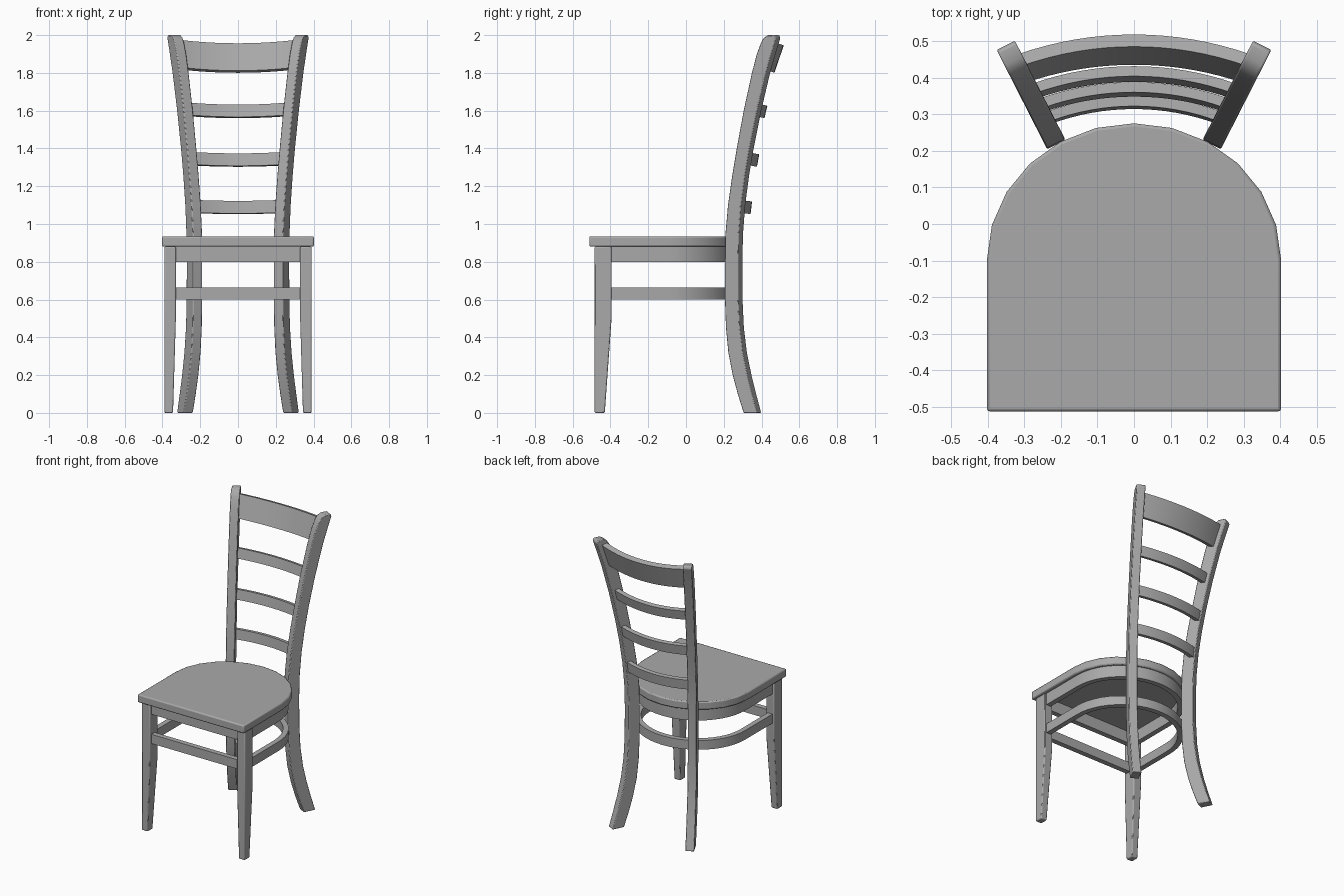
import bpy, bmesh, math
from mathutils import Vector

old = bpy.data.objects.get("Cube")
if old:
    bpy.data.objects.remove(old)

grey = bpy.data.materials.new("plain grey")
grey.use_nodes = True
grey.diffuse_color = (0.4, 0.4, 0.4, 1)
grey.node_tree.nodes["Principled BSDF"].inputs["Base Color"].default_value = (0.4, 0.4, 0.4, 1)


def loft(name, rings, bevel=0.0, mirror=False, closed=False):
    """Skin matching rings; closed joins the last ring to the first, otherwise ends are capped."""
    bm = bmesh.new()
    rows = [[bm.verts.new(p) for p in ring] for ring in rings]
    n = len(rows[0])
    pairs = list(zip(rows, rows[1:]))
    if closed:
        pairs.append((rows[-1], rows[0]))
    else:
        bm.faces.new(rows[0])
        bm.faces.new(rows[-1])
    for a, b in pairs:
        for i in range(n):
            j = (i + 1) % n
            bm.faces.new((a[i], a[j], b[j], b[i]))
    bmesh.ops.recalc_face_normals(bm, faces=bm.faces)
    mesh = bpy.data.meshes.new(name)
    bm.to_mesh(mesh)
    bm.free()
    mesh.materials.append(grey)
    ob = bpy.data.objects.new(name, mesh)
    bpy.context.collection.objects.link(ob)
    if bevel:
        mod = ob.modifiers.new("soft edges", "BEVEL")
        mod.width = bevel
        mod.segments = 2
        mod.angle_limit = math.radians(40)
    if mirror:
        ob.modifiers.new("other side", "MIRROR")
    bpy.ops.object.select_all(action="DESELECT")
    ob.select_set(True)
    bpy.context.view_layer.objects.active = ob
    bpy.ops.object.shade_smooth_by_angle(angle=math.radians(30))
    return ob


def outline(half, front, back, steps):
    """Square front with a half-ellipse back, starting at y = -0.1."""
    arc = [(half * math.cos(a), -0.1 + (back + 0.1) * math.sin(a))
           for a in (math.pi * i / steps for i in range(steps + 1))]
    return arc + [(-half, front), (half, front)]


# Seat board
seat = outline(0.402, -0.512, 0.275, 12)
loft("seat", [[(x, y, z) for x, y in seat] for z in (0.88, 0.935)], bevel=0.008)


# Seat apron and leg stretcher: hoops following the seat
def hoop(name, low, high, thick=0.035):
    outer = outline(0.378, -0.465, 0.258, 24)
    inner = outline(0.378 - thick, -0.465 + thick, 0.258 - thick, 24)
    rings = [[(*o, low), (*o, high), (*i, high), (*i, low)] for o, i in zip(outer, inner)]
    loft(name, rings, closed=True)


hoop("seat_apron", 0.8, 0.882)
hoop("leg_stretcher", 0.6, 0.663)

# Front legs, tapered on the inner sides
leg = [(0, 0.344, -0.43), (0.5, 0.329, -0.394), (0.88, 0.329, -0.394)]
loft("front_legs", [[(0.39, -0.484, z), (0.39, back, z), (inner, back, z), (inner, -0.484, z)]
                    for z, inner, back in leg], bevel=0.006, mirror=True)

# Rear posts: height, front and back distance along a splayed vertical plane
post = [(0, 0.105, 0.185), (0.1, 0.07, 0.155), (0.2, 0.04, 0.127), (0.32, 0.014, 0.1),
        (0.45, 0, 0.082), (0.6, -0.006, 0.074), (0.8, -0.006, 0.073), (0.95, -0.003, 0.077),
        (1.1, 0.012, 0.09), (1.25, 0.036, 0.112), (1.4, 0.064, 0.14), (1.6, 0.105, 0.185),
        (1.8, 0.154, 0.238), (1.9, 0.183, 0.27), (1.96, 0.208, 0.29), (1.985, 0.224, 0.299),
        (2.0, 0.25, 0.292)]
splay = Vector((0.454, 0.891, 0))
across = Vector((0.891, -0.454, 0)) * 0.028
foot = Vector((0.215, 0.2225, 0))


def post_ring(z, front, back):
    base = foot + Vector((0, 0, z))
    return [base + splay * t + across * s
            for t, s in ((front, -1), (front, 1), (back, 1), (back, -1))]


loft("rear_posts", [post_ring(*p) for p in post], bevel=0.005, mirror=True)


# Back slats: bowed bars leaning back with the posts
def slat(name, half, y, z, height, tilt, thick, sag):
    up = Vector((0, math.sin(tilt), math.cos(tilt)))
    out = Vector((0, math.cos(tilt), -math.sin(tilt)))
    radius = (half * half + sag * sag) / (2 * sag)
    reach = math.asin(half / radius)
    rings = []
    for i in range(17):
        a = reach * (i / 8 - 1)
        ring = []
        for r, h in ((0, 0), (thick, 0), (thick, height), (0, height)):
            # y, z place the lower front edge at the middle of the bar
            drop = (radius + r) * math.cos(a) - radius
            ring.append(Vector(((radius + r) * math.sin(a), y, z)) + out * drop + up * h)
        rings.append(ring)
    loft(name, rings)


slat("top_rail", 0.305, 0.435, 1.812, 0.153, 0.33, 0.035, 0.055)
slat("upper_slat", 0.27, 0.388, 1.567, 0.067, 0.24, 0.028, 0.048)
slat("middle_slat", 0.25, 0.348, 1.308, 0.067, 0.18, 0.028, 0.044)
slat("lower_slat", 0.23, 0.314, 1.056, 0.067, 0.12, 0.028, 0.042)
